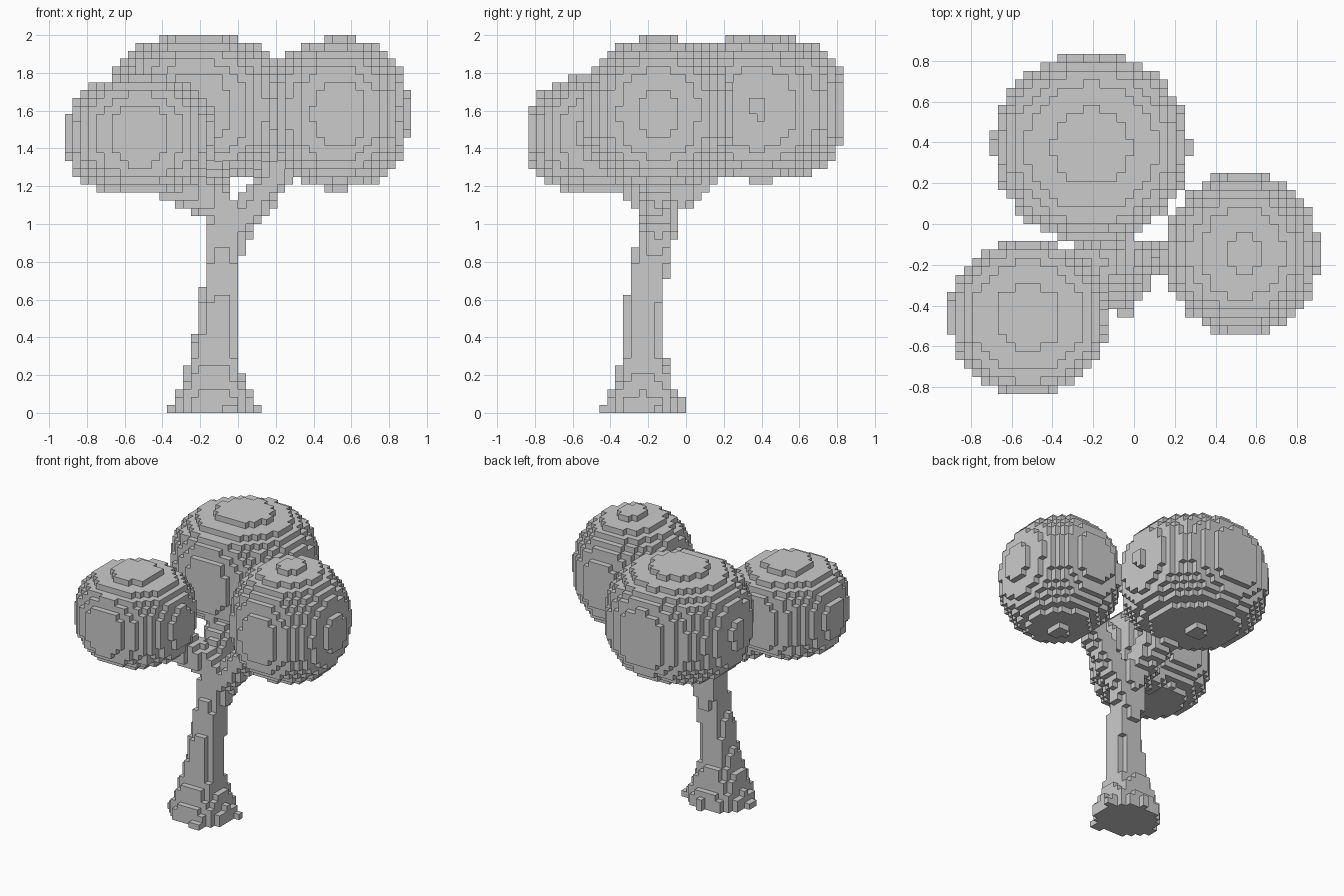
import bpy
from mathutils import Vector
from math import floor

if "Cube" in bpy.data.objects:
    bpy.data.objects.remove(bpy.data.objects["Cube"])

H = 2 / 48  # edge length of one block


def centre(c):
    return Vector([(k + 0.5) * H for k in c])


def cells(lo, hi, inside):
    """All blocks in a box whose centre satisfies the test."""
    a = [floor(v / H) - 1 for v in lo]
    b = [floor(v / H) + 2 for v in hi]
    return {(i, j, k)
            for i in range(a[0], b[0]) for j in range(a[1], b[1])
            for k in range(max(0, a[2]), b[2])
            if inside(centre((i, j, k)))}


def blob(c, r, p):
    """Rounded leaf ball, oval in plan, with squarer sides for higher p."""
    c, r = Vector(c), Vector(r)

    def inside(q):
        d = q - c
        plan = ((d.x / r.x) ** 2 + (d.y / r.y) ** 2) ** 0.5
        return plan ** p + abs(d.z / r.z) ** p <= 1
    return cells(c - r, c + r, inside)


def limb(a, b, ra, rb):
    """Tapered round branch from a to b."""
    a, b = Vector(a), Vector(b)
    ab = b - a

    def inside(q):
        t = min(1, max(0, (q - a).dot(ab) / ab.length_squared))
        return (q - a - ab * t).length <= ra + (rb - ra) * t
    m = Vector((0.3, 0.3, 0.3))
    lo = Vector([min(u, v) for u, v in zip(a, b)]) - m
    hi = Vector([max(u, v) for u, v in zip(a, b)]) + m
    return cells(lo, hi, inside)


# trunk stations: z, centre x, centre y, half width x, half width y
STEM = [(0.0, -0.125, -0.23, 0.22, 0.21), (0.1, -0.125, -0.23, 0.19, 0.175),
        (0.2, -0.13, -0.225, 0.155, 0.15), (0.32, -0.125, -0.225, 0.12, 0.115),
        (0.6, -0.095, -0.22, 0.098, 0.1), (0.8, -0.08, -0.185, 0.095, 0.1),
        (1.0, -0.065, -0.15, 0.11, 0.1), (1.13, -0.075, -0.14, 0.12, 0.105)]


def in_stem(q):
    for s, e in zip(STEM, STEM[1:]):
        if s[0] <= q.z <= e[0]:
            t = (q.z - s[0]) / (e[0] - s[0])
            x, y, rx, ry = [u + (v - u) * t for u, v in zip(s[1:], e[1:])]
            return abs((q.x - x) / rx) ** 2.4 + abs((q.y - y) / ry) ** 2.4 <= 1
    return False


# leaf balls
parts = {
    "back_foliage": blob((-0.21, 0.378, 1.61), (0.482, 0.47, 0.3815), 2.7),
    "right_foliage": blob((0.53, -0.145, 1.585), (0.381, 0.404, 0.4), 2.3),
    "front_left_foliage": blob((-0.52, -0.455, 1.47), (0.391, 0.386, 0.3125), 2.7),
}

# trunk, root flares and three branches
trunk = cells((-0.4, -0.5, 0), (0.2, 0.1, 1.13), in_stem)
for end in [(0.09, -0.15, 0.01), (-0.04, -0.43, 0.01),
            (-0.34, -0.25, 0.01), (-0.1, -0.03, 0.04)]:
    trunk |= limb((-0.12, -0.22, 0.1), end, 0.1, 0.035)
trunk |= limb((-0.03, -0.15, 0.94), (0.24, -0.16, 1.32), 0.085, 0.085)
trunk |= limb((-0.1, -0.16, 1.1), (-0.4, -0.29, 1.26), 0.09, 0.11)
trunk |= limb((-0.1, -0.14, 1.08), (-0.19, 0.14, 1.35), 0.085, 0.12)

taken = set().union(*parts.values())
parts["trunk"] = trunk - taken
solid = taken | trunk

# block faces: neighbour offset and the four corners
SIDES = []
for ax in range(3):
    u, v = (ax + 1) % 3, (ax + 2) % 3
    for s in (0, 1):
        quad = []
        for pu, pv in ((0, 0), (1, 0), (1, 1), (0, 1)):
            p = [0, 0, 0]
            p[ax], p[u], p[v] = s, pu, pv
            quad.append(tuple(p))
        step = [0, 0, 0]
        step[ax] = 2 * s - 1
        SIDES.append((step, quad if s else quad[::-1]))


def add(a, b):
    return tuple(m + n for m, n in zip(a, b))


# skin each part, leaving out faces buried in the tree
done = set()
for name, blocks in parts.items():
    blocks = blocks - done
    done |= blocks
    index, faces = {}, []
    for c in sorted(blocks):
        for step, quad in SIDES:
            if add(c, step) not in solid:
                faces.append([index.setdefault(add(c, q), len(index)) for q in quad])
    mesh = bpy.data.meshes.new(name)
    mesh.from_pydata([[k * H for k in v] for v in index], [], faces)
    mesh.update()
    bpy.context.collection.objects.link(bpy.data.objects.new(name, mesh))
